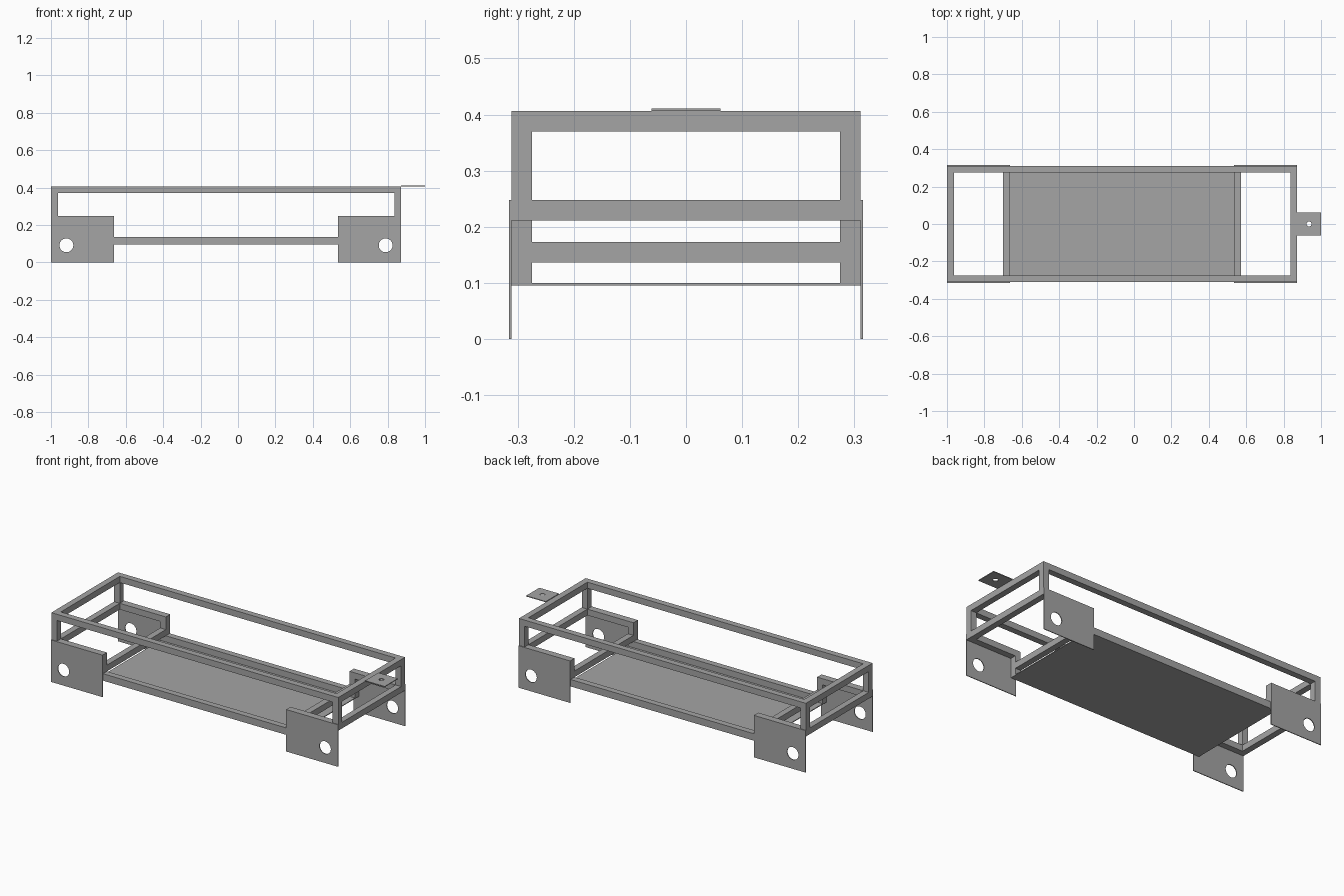
import bpy, bmesh, math
from mathutils import Matrix

cube = bpy.data.objects.get("Cube")
if cube:
    bpy.data.objects.remove(cube)

grey = bpy.data.materials.new("plain grey")
grey.use_nodes = True
grey.diffuse_color = (0.376, 0.376, 0.376, 1)
grey.node_tree.nodes["Principled BSDF"].inputs["Base Color"].default_value = grey.diffuse_color

CX = -0.064            # middle of the frame along x
BAR = 0.0365           # bar thickness
SHEET = 0.0045         # sheet thickness
END, INNER = 0.936, 0.599   # frame end and inner plate edge, from CX
SIDE = 0.311           # half width of the frame
FLOOR, RAIL, TOP = 0.1, 0.211, 0.4065


def box(name, x, y, z):
    """Box from (low, high) pairs; x is measured from the frame middle."""
    mesh = bpy.data.meshes.new(name)
    bm = bmesh.new()
    size = [b - a for a, b in (x, y, z)]
    mid = [(a + b) / 2 for a, b in (x, y, z)]
    place = Matrix.Translation((mid[0] + CX, mid[1], mid[2])) @ Matrix.Diagonal((*size, 1))
    bmesh.ops.create_cube(bm, size=1, matrix=place)
    bm.to_mesh(mesh)
    bm.free()
    mesh.materials.append(grey)
    obj = bpy.data.objects.new(name, mesh)
    bpy.context.collection.objects.link(obj)
    return obj


def span(sign, a, b):
    """Mirror a range to the chosen side."""
    return tuple(sorted((sign * a, sign * b)))


def holed_sheet(name, width, height, hole, radius, matrix):
    """Sheet centred on its origin with a round hole."""
    curve = bpy.data.curves.new(name, "CURVE")
    curve.dimensions, curve.fill_mode, curve.extrude = "2D", "BOTH", SHEET / 2
    w, h = width / 2, height / 2
    rim = [(hole[0] + radius * math.cos(t * math.tau / 32),
            hole[1] + radius * math.sin(t * math.tau / 32)) for t in range(32)]
    for points in ([(-w, -h), (w, -h), (w, h), (-w, h)], rim):
        spline = curve.splines.new("POLY")
        spline.points.add(len(points) - 1)
        for p, co in zip(spline.points, points):
            p.co = (*co, 0, 1)
        spline.use_cyclic_u = True
    source = bpy.data.objects.new(name, curve)
    bpy.context.collection.objects.link(source)
    bpy.context.view_layer.update()
    mesh = bpy.data.meshes.new_from_object(source.evaluated_get(bpy.context.evaluated_depsgraph_get()))
    bpy.data.objects.remove(source)
    bm = bmesh.new()
    bm.from_mesh(mesh)
    bmesh.ops.transform(bm, matrix=matrix, verts=bm.verts)
    bmesh.ops.remove_doubles(bm, verts=bm.verts, dist=0.0001)
    bmesh.ops.recalc_face_normals(bm, faces=bm.faces)
    for face in bm.faces:
        face.smooth = False
    bm.to_mesh(mesh)
    bm.free()
    mesh.materials.clear()
    mesh.materials.append(grey)
    obj = bpy.data.objects.new(name, mesh)
    bpy.context.collection.objects.link(obj)


# Floor panel
box("floor_panel", (-INNER - BAR, INNER + BAR), (-SIDE, SIDE), (FLOOR - SHEET, FLOOR))

inside = (-SIDE + BAR, SIDE - BAR)
for sy, side in ((1, "back"), (-1, "front")):
    edge = span(sy, SIDE - BAR, SIDE)
    # Long rails
    box(f"top_rail_{side}", (-END, END), edge, (TOP - BAR, TOP))
    box(f"floor_rail_{side}", (-INNER, INNER), edge, (FLOOR, FLOOR + BAR))
    for sx, end in ((1, "left"), (-1, "right")):
        tag = f"{side}_{end}"
        # Corner post, short rail and drop post
        box(f"corner_post_{tag}", span(sx, END - BAR, END), edge, (RAIL, TOP - BAR))
        box(f"short_rail_{tag}", span(sx, INNER, END - BAR), edge, (RAIL, RAIL + BAR))
        box(f"drop_post_{tag}", span(sx, INNER, INNER + BAR), edge, (FLOOR, RAIL))
        # Side plate with axle hole
        height = RAIL + BAR
        place = (Matrix.Translation((CX + sx * (END + INNER) / 2, sy * (SIDE + SHEET / 2), height / 2))
                 @ Matrix.Rotation(math.pi / 2, 4, "X"))
        holed_sheet(f"axle_plate_{tag}", END - INNER, height,
                    (sx * 0.086, 0.091 - height / 2), 0.037, place)

# Cross bars at each end
for sx, end in ((1, "left"), (-1, "right")):
    outer = span(sx, END - BAR, END)
    box(f"top_cross_bar_{end}", outer, inside, (TOP - BAR, TOP))
    box(f"middle_cross_bar_{end}", outer, inside, (RAIL, RAIL + BAR))
    box(f"inner_cross_bar_{end}", span(sx, INNER, INNER + BAR), inside,
        (FLOOR + BAR, FLOOR + 2 * BAR))

# Mounting tab
holed_sheet("mounting_tab", 0.128, 0.123, (0, 0), 0.0135,
            Matrix.Translation((0.936, 0, TOP + SHEET / 2)))
